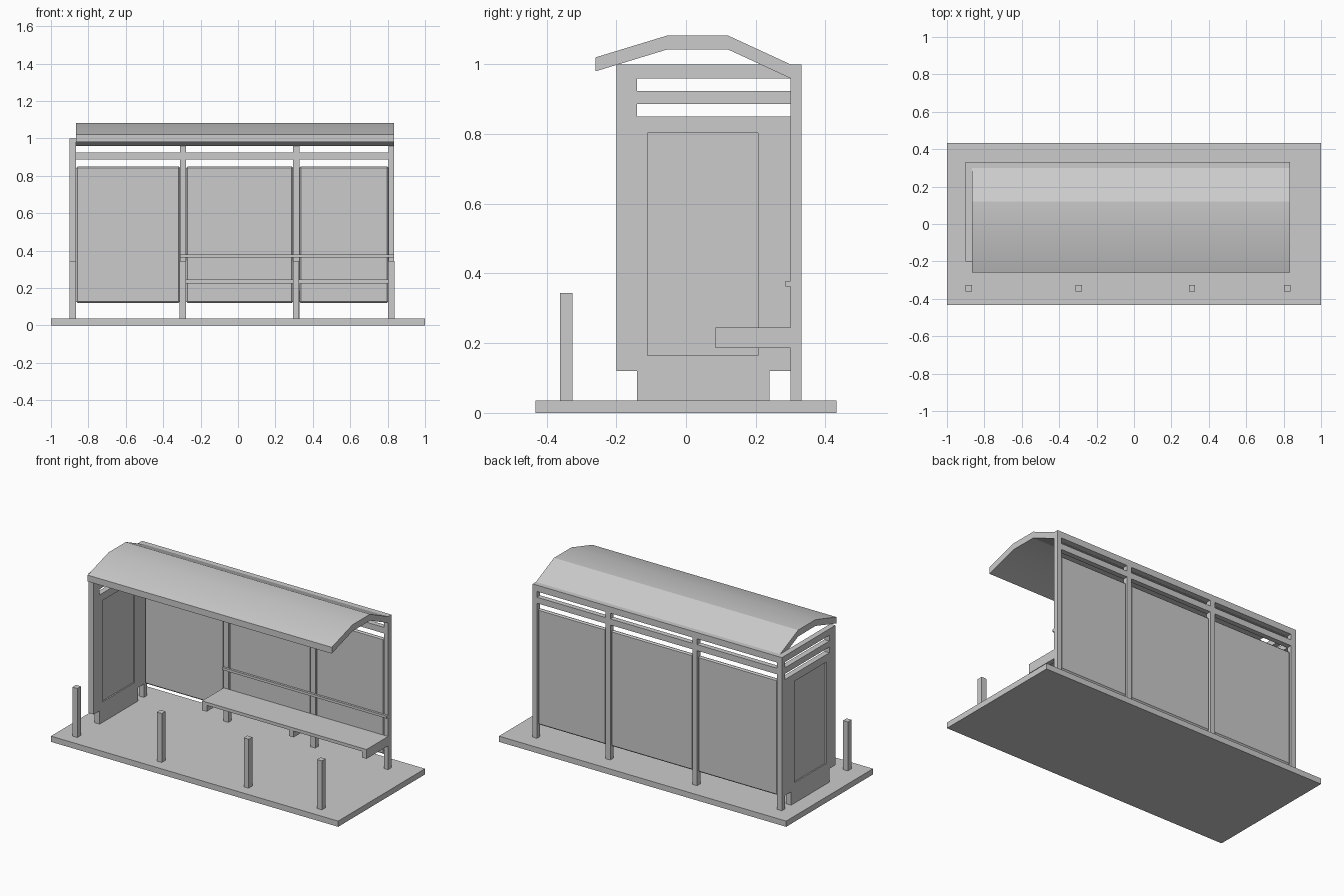
import bpy, bmesh

if "Cube" in bpy.data.objects:
    bpy.data.objects.remove(bpy.data.objects["Cube"])

def finish(name, bm):
    bmesh.ops.recalc_face_normals(bm, faces=bm.faces)
    me = bpy.data.meshes.new(name)
    bm.to_mesh(me)
    bm.free()
    ob = bpy.data.objects.new(name, me)
    bpy.context.collection.objects.link(ob)
    return ob

def box(name, x, y, z):
    bm = bmesh.new()
    bmesh.ops.create_cube(bm, size=1)
    for v in bm.verts:
        v.co = [r[0] + (c + 0.5) * (r[1] - r[0]) for c, r in zip(v.co, (x, y, z))]
    return finish(name, bm)

def extrude_x(name, profile, x0, x1):
    bm = bmesh.new()
    f = bm.faces.new([bm.verts.new((x0, y, z)) for y, z in profile])
    r = bmesh.ops.extrude_face_region(bm, geom=[f])
    for v in r['geom']:
        if isinstance(v, bmesh.types.BMVert):
            v.co.x = x1
    return finish(name, bm)

def smooth(ob, angle):
    bpy.ops.object.select_all(action='DESELECT')
    ob.select_set(True)
    bpy.context.view_layer.objects.active = ob
    bpy.ops.object.shade_smooth_by_angle(angle=angle)

L, R = -0.9, 0.835          # shelter ends
F, B = 0.30, 0.332          # back frame depth
posts = [(-0.9, -0.865), (-0.31, -0.277), (0.295, 0.328), (0.805, 0.835)]

# Paved base and kerb bollards
box("base", (-1, 1), (-0.432, 0.432), (0, 0.036))
for x in (-0.883, -0.295, 0.31, 0.82):
    box("bollard", (x - 0.017, x + 0.017), (-0.361, -0.325), (0.036, 0.344))

# Back frame: posts and slat rails
for x in posts:
    box("back_post", x, (F, B), (0.036, 1.0))
for a, b in zip(posts, posts[1:]):
    box("top_rail", (a[1], b[0]), (F, B), (0.96, 1.0))
    box("slat_rail", (a[1], b[0]), (F, B), (0.886, 0.924))
    # Back panel with chamfered rim
    p = box("back_panel", (a[1], b[0]), (F + 0.006, B - 0.006), (0.12, 0.85))
    m = p.modifiers.new("chamfer", 'BEVEL')
    m.width = 0.008
    m.segments = 1

# Side wall with open slots near the top and a narrower foot
side = [(-0.2, 0.12), (-0.14, 0.12), (-0.14, 0.036), (0.24, 0.036), (0.24, 0.12),
        (F, 0.12), (F, 0.85), (-0.14, 0.85), (-0.14, 0.886), (F, 0.886),
        (F, 0.924), (-0.14, 0.924), (-0.14, 0.96), (F, 0.96), (F, 1.0), (-0.2, 1.0)]
wall = extrude_x("side_wall", side, L, -0.865)

# Recessed poster window on both faces of the side wall
for x in ((L - 0.05, L + 0.008), (-0.873, -0.8)):
    cut = box("poster_cutter", x, (-0.11, 0.206), (0.165, 0.803))
    cut.hide_render = True
    cut.hide_set(True)
    m = wall.modifiers.new("poster_recess", 'BOOLEAN')
    m.operation = 'DIFFERENCE'
    m.solver = 'EXACT'
    m.object = cut
bpy.context.view_layer.update()
dg = bpy.context.evaluated_depsgraph_get()
baked = bpy.data.meshes.new_from_object(wall.evaluated_get(dg))
wall.modifiers.clear()
wall.data = baked
for ob in [o for o in bpy.data.objects if o.name.startswith("poster_cutter")]:
    bpy.data.objects.remove(ob)

# Folded roof
top = [(-0.26, 1.02), (-0.053, 1.083), (0.12, 1.083), (F, 1.0)]
roof = extrude_x("roof", top + [(y, z - 0.04) for y, z in reversed(top)], -0.865, R)
smooth(roof, 0.36)

# Bench: seat, brackets and back bar
box("seat", (-0.31, R), (0.085, F), (0.225, 0.245))
for x in posts[1:]:
    box("seat_bracket", x, (0.085, F), (0.186, 0.225))
box("backrest_bar", (-0.31, R), (0.286, F), (0.363, 0.379))
